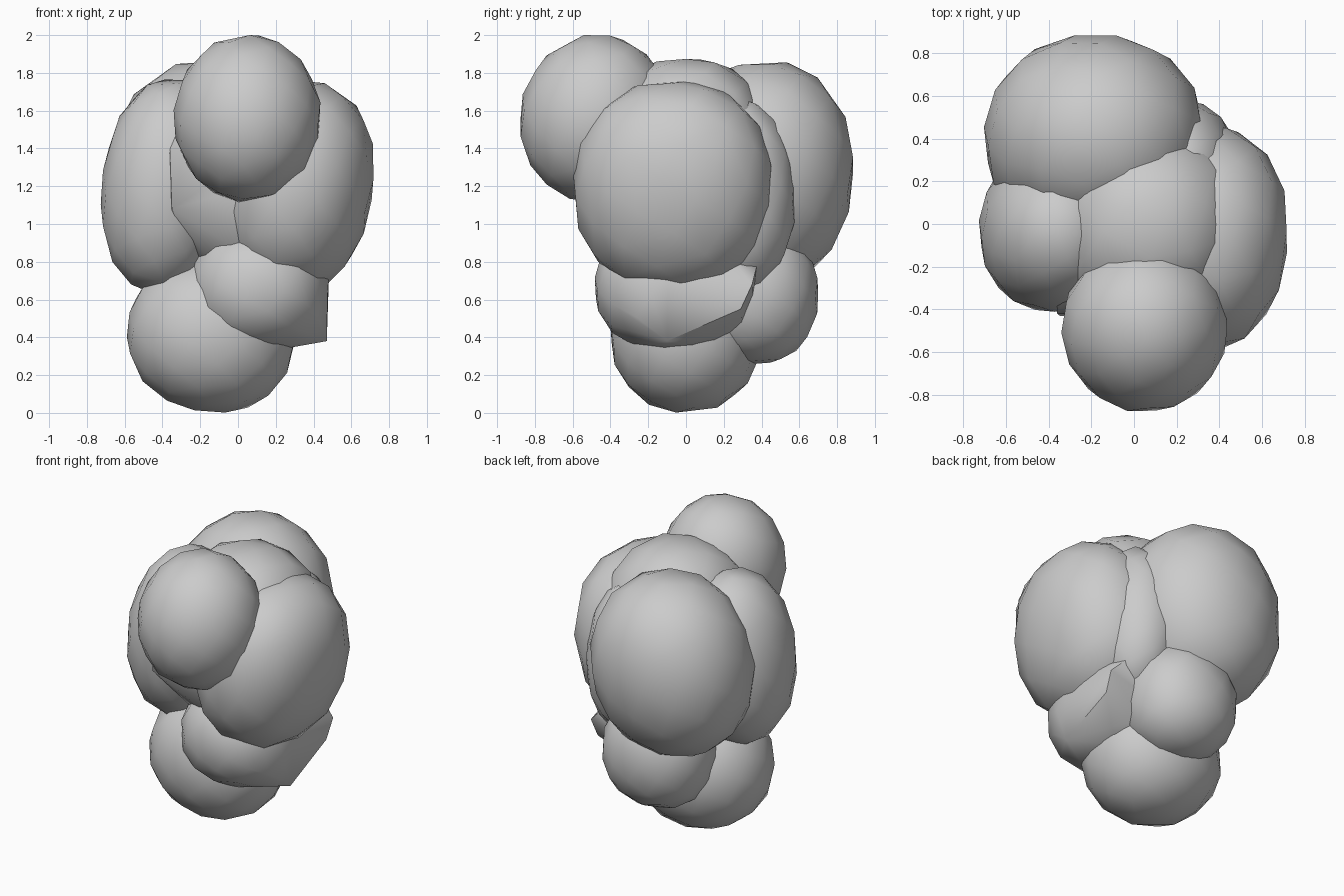
import bpy, bmesh, math
from mathutils import Vector, Euler

if "Cube" in bpy.data.objects:
    bpy.data.objects.remove(bpy.data.objects["Cube"])

GOLDEN = math.pi * (3 - math.sqrt(5))


def boulder(name, center, radii, tilt=(0, 0, 0), power=2.15, corners=(), count=84):
    """Faceted rounded lump: hull of evenly spread points, plus optional corners."""
    bm = bmesh.new()
    rot = Euler([math.radians(a) for a in tilt]).to_matrix()
    for i in range(count):
        z = 1 - 2 * (i + 0.5) / count
        r = math.sqrt(1 - z * z)
        d = Vector((r * math.cos(i * GOLDEN), r * math.sin(i * GOLDEN), z))
        d /= sum(abs(c) ** power for c in d) ** (1 / power)
        p = Vector([c * s * 1.01 for c, s in zip(d, radii)])
        bm.verts.new(rot @ p + Vector(center))
    for c in corners:
        bm.verts.new(c)
    res = bmesh.ops.convex_hull(bm, input=bm.verts[:])
    junk = {g for g in res["geom_interior"] + res["geom_unused"]
            if isinstance(g, bmesh.types.BMVert)}
    bmesh.ops.delete(bm, geom=list(junk), context='VERTS')
    bmesh.ops.recalc_face_normals(bm, faces=bm.faces[:])
    for f in bm.faces:
        f.smooth = True
    mesh = bpy.data.meshes.new(name)
    bm.to_mesh(mesh)
    bm.free()
    obj = bpy.data.objects.new(name, mesh)
    bpy.context.collection.objects.link(obj)
    # keep only the strong creases sharp
    bpy.ops.object.select_all(action='DESELECT')
    obj.select_set(True)
    bpy.context.view_layer.objects.active = obj
    bpy.ops.object.shade_smooth_by_angle(angle=math.radians(50))
    return obj


# upper cluster
boulder("front_top_lump", (0.05, -0.48, 1.56), (0.39, 0.4, 0.445), tilt=(-10, 0, 0), power=2)
boulder("right_lump", (0.31, -0.065, 1.195), (0.4, 0.53, 0.565), tilt=(0, 9, -4), power=2.25)
boulder("back_lump", (-0.185, 0.405, 1.265), (0.51, 0.48, 0.6), tilt=(-4, 9, 0))
boulder("left_lump", (-0.38, -0.03, 1.2), (0.34, 0.38, 0.57), tilt=(0, 6, 0))
boulder("core_lump", (0.065, 0.0, 1.28), (0.44, 0.44, 0.59), power=2.6,
        corners=[(-0.36, -0.42, 1.38), (-0.35, -0.43, 1.08)])
boulder("inner_back_lump", (0.22, 0.25, 1.15), (0.27, 0.33, 0.52))

# lower cluster
boulder("base_lump", (-0.14, 0.0, 0.42), (0.445, 0.4, 0.415), tilt=(0, 10, 0))
boulder("lower_front_lump", (0.11, -0.06, 0.67), (0.37, 0.42, 0.34), power=2.4,
        corners=[(0.47, -0.1, 0.38), (0.48, 0.35, 0.68), (0.47, 0.29, 0.55), (0.36, 0.38, 0.8)])
boulder("lower_back_lump", (-0.06, 0.36, 0.63), (0.36, 0.34, 0.37), power=2.25)
